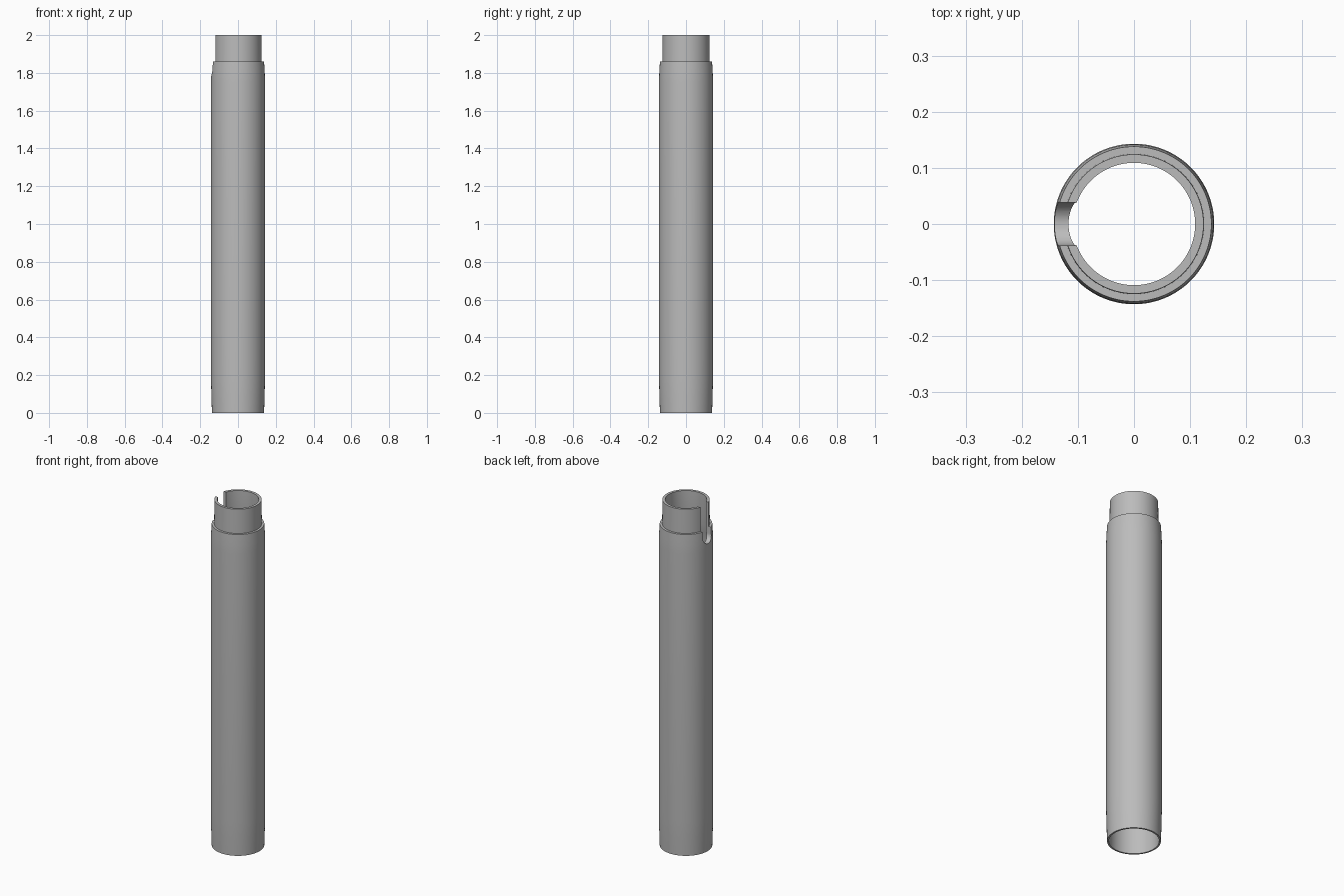
import bpy, bmesh, math

if "Cube" in bpy.data.objects:
    bpy.data.objects.remove(bpy.data.objects["Cube"])

SEGMENTS = 96

# Material
grey = bpy.data.materials.new("satin grey")
grey.use_nodes = True
colour = (0.5, 0.5, 0.5, 1)
grey.diffuse_color = colour
grey.node_tree.nodes["Principled BSDF"].inputs["Base Color"].default_value = colour


def make_object(name, bm):
    bmesh.ops.recalc_face_normals(bm, faces=bm.faces[:])
    mesh = bpy.data.meshes.new(name)
    bm.to_mesh(mesh)
    bm.free()
    mesh.materials.append(grey)
    obj = bpy.data.objects.new(name, mesh)
    bpy.context.collection.objects.link(obj)
    return obj


def lathe(name, profile):
    """Spin a closed (radius, z) outline around the z axis."""
    bm = bmesh.new()
    verts = [bm.verts.new((r, 0, z)) for r, z in profile]
    edges = [bm.edges.new((a, b)) for a, b in zip(verts, verts[1:] + verts[:1])]
    bmesh.ops.spin(bm, geom=verts + edges, cent=(0, 0, 0), axis=(0, 0, 1),
                   angle=math.tau, steps=SEGMENTS)
    bmesh.ops.remove_doubles(bm, verts=bm.verts[:], dist=0.00005)
    return make_object(name, bm)


def slot_cutter(half_width, centre_z, top_z, x_start, x_end):
    """Round-bottomed slot, extruded along x."""
    bm = bmesh.new()
    arc = [math.pi + math.pi * i / 24 for i in range(25)]
    outline = [(half_width * math.cos(a), centre_z + half_width * math.sin(a)) for a in arc]
    outline += [(half_width, top_z), (-half_width, top_z)]
    face = bm.faces.new([bm.verts.new((x_start, y, z)) for y, z in outline])
    grown = bmesh.ops.extrude_face_region(bm, geom=[face])
    moved = [v for v in grown["geom"] if isinstance(v, bmesh.types.BMVert)]
    bmesh.ops.translate(bm, verts=moved, vec=(x_end - x_start, 0, 0))
    return make_object("slot_cutter", bm)


# Hollow tube: eased outer ends, stepped neck, bore that narrows into the neck
outside = [(0.138, 0), (0.1395, 0.05), (0.1415, 0.12), (0.143, 0.2),
           (0.143, 1.75), (0.1415, 1.8), (0.138, 1.86),
           (0.125, 1.86), (0.124, 2.0)]
inside = [(0.109, 2.0), (0.109, 1.83), (0.117, 1.78), (0.128, 1.71), (0.129, 0)]
tube = lathe("tube", outside + inside)

# Locating slot through one side of the neck
cutter = slot_cutter(0.038, 1.82, 2.1, -0.2, -0.05)
cutter.hide_render = True
cut = tube.modifiers.new("slot", 'BOOLEAN')
cut.operation = 'DIFFERENCE'
cut.solver = 'EXACT'
cut.object = cutter

bpy.ops.object.select_all(action='DESELECT')
bpy.context.view_layer.objects.active = tube
tube.select_set(True)
bpy.ops.object.modifier_apply(modifier=cut.name)
bpy.data.objects.remove(cutter)
bpy.ops.object.shade_smooth_by_angle(angle=math.radians(30))
